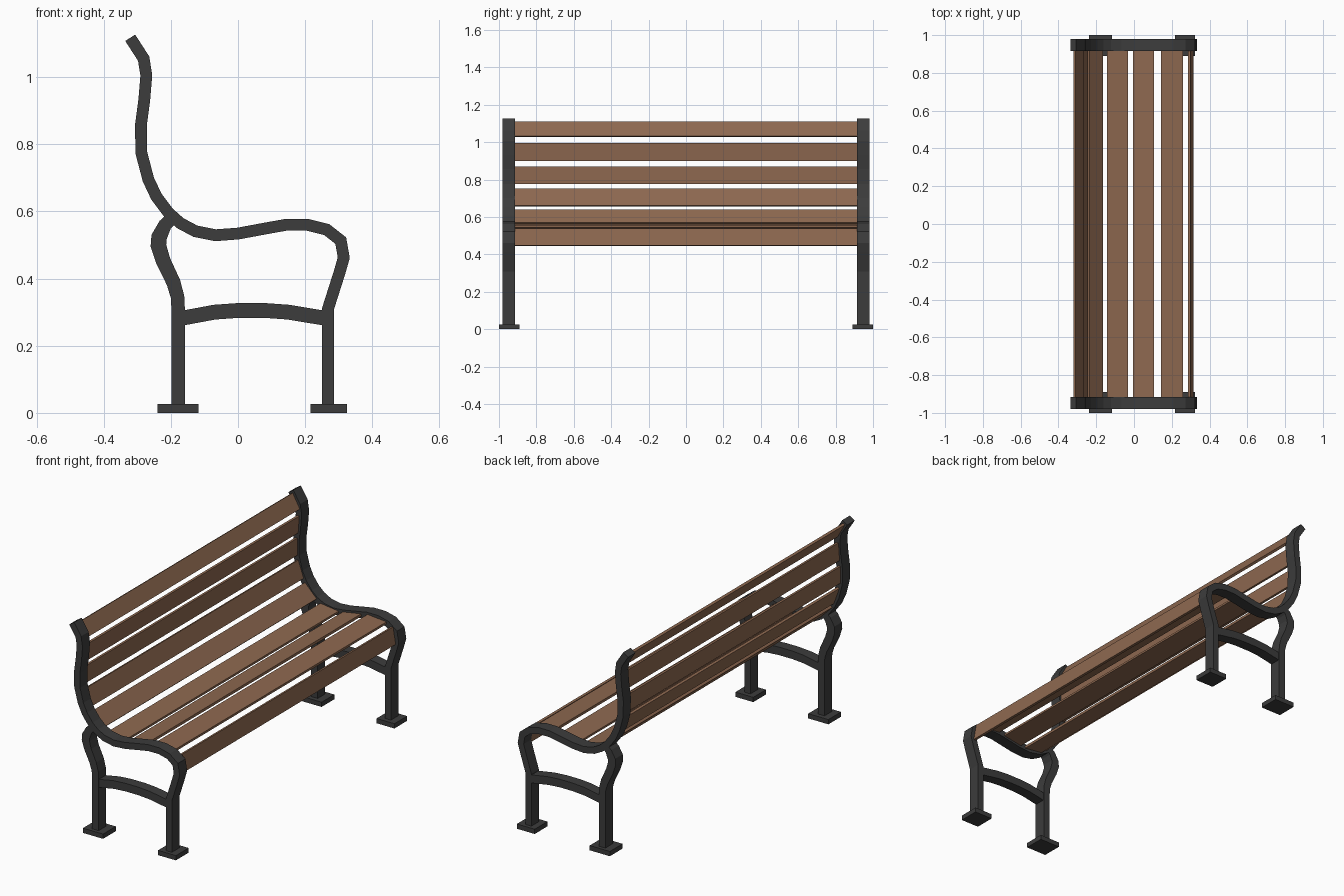
import bpy, bmesh
from mathutils import Vector

if "Cube" in bpy.data.objects:
    bpy.data.objects.remove(bpy.data.objects["Cube"])


def material(name, rgb):
    m = bpy.data.materials.new(name)
    m.diffuse_color = (*rgb, 1)
    m.use_nodes = True
    m.node_tree.nodes["Principled BSDF"].inputs["Base Color"].default_value = m.diffuse_color
    return m


IRON = material("dark_iron", (0.045, 0.045, 0.045))
WOOD = material("brown_wood", (0.27, 0.14, 0.08))


def ribbon(name, pts, width, y0, y1, mat):
    """Mitred strip of given width along an x-z path, extruded from y0 to y1."""
    p = [Vector(q) for q in pts]
    widths = width if isinstance(width, list) else [width] * len(p)
    bm = bmesh.new()
    rings = []
    for i, q in enumerate(p):
        d0 = (q - p[max(i - 1, 0)]).normalized()
        d1 = (p[min(i + 1, len(p) - 1)] - q).normalized()
        t = (d0 + d1).normalized()
        ref = d1 if d1.length else d0
        n = Vector((-t.y, t.x)) * (widths[i] / 2 / max(t.dot(ref), 0.5))
        a, b = q + n, q - n
        rings.append([bm.verts.new(c) for c in (
            (a.x, y0, a.y), (b.x, y0, b.y), (b.x, y1, b.y), (a.x, y1, a.y))])
    for r, s in zip(rings, rings[1:]):
        for k in range(4):
            j = (k + 1) % 4
            bm.faces.new((r[k], r[j], s[j], s[k]))
    bm.faces.new(rings[0])
    bm.faces.new(rings[-1])
    bmesh.ops.recalc_face_normals(bm, faces=bm.faces)
    me = bpy.data.meshes.new(name)
    bm.to_mesh(me)
    bm.free()
    me.materials.append(mat)
    ob = bpy.data.objects.new(name, me)
    bpy.context.collection.objects.link(ob)
    return ob


# Side-frame paths (x, z)
main = [(-0.321, 1.117), (-0.281, 1.055), (-0.273, 1.005), (-0.279, 0.933),
        (-0.289, 0.858), (-0.288, 0.775), (-0.267, 0.695), (-0.243, 0.644),
        (-0.207, 0.596), (-0.172, 0.565), (-0.127, 0.541), (-0.067, 0.529),
        (0.0, 0.534), (0.07, 0.547), (0.142, 0.560), (0.207, 0.560),
        (0.264, 0.546), (0.306, 0.513), (0.315, 0.462), (0.302, 0.417),
        (0.268, 0.310), (0.268, 0.015)]
back_leg = [(-0.195, 0.582), (-0.217, 0.560), (-0.235, 0.524), (-0.237, 0.498),
            (-0.223, 0.453), (-0.192, 0.388), (-0.180, 0.345), (-0.178, 0.305),
            (-0.178, 0.015)]
crossbar = [(-0.172, 0.281), (-0.07, 0.300), (0.0, 0.305), (0.08, 0.305),
            (0.15, 0.300), (0.265, 0.281)]

for side, s in (("left", -1), ("right", 1)):
    y0, y1 = sorted((s * 0.915, s * 0.98))
    ribbon(f"{side}_back_and_seat_rail", main, 0.035, y0, y1, IRON)
    ribbon(f"{side}_back_leg", back_leg,
           [0.036, 0.040, 0.046, 0.046, 0.044, 0.042, 0.040, 0.040, 0.040], y0, y1, IRON)
    ribbon(f"{side}_crossbar", crossbar, 0.044, y0 + 0.003, y1 - 0.003, IRON)
    f0, f1 = sorted((s * 0.89, s * 1.0))
    for part, x, half in (("front", 0.27, 0.054), ("back", -0.178, 0.061)):
        ribbon(f"{side}_{part}_foot", [(x - half, 0.013), (x + half, 0.013)],
               0.026, f0, f1, IRON)

# Wooden slats: both edges of each cross-section (x, z)
slats = [((-0.315, 1.107), (-0.272, 1.030)), ((-0.276, 0.995), (-0.283, 0.900)),
         ((-0.288, 0.870), (-0.287, 0.777)), ((-0.282, 0.750), (-0.249, 0.658)),
         ((-0.240, 0.636), (-0.169, 0.565)), ((-0.143, 0.545), (-0.033, 0.531)),
         ((-0.005, 0.534), (0.106, 0.553)), ((0.143, 0.560), (0.258, 0.550)),
         ((0.292, 0.538), (0.308, 0.447))]
for i, pts in enumerate(slats):
    kind = "back_slat" if i < 5 else "seat_slat" if i < 8 else "front_slat"
    ribbon(f"{kind}_{i + 1}", pts, 0.013, -0.918, 0.918, WOOD)
